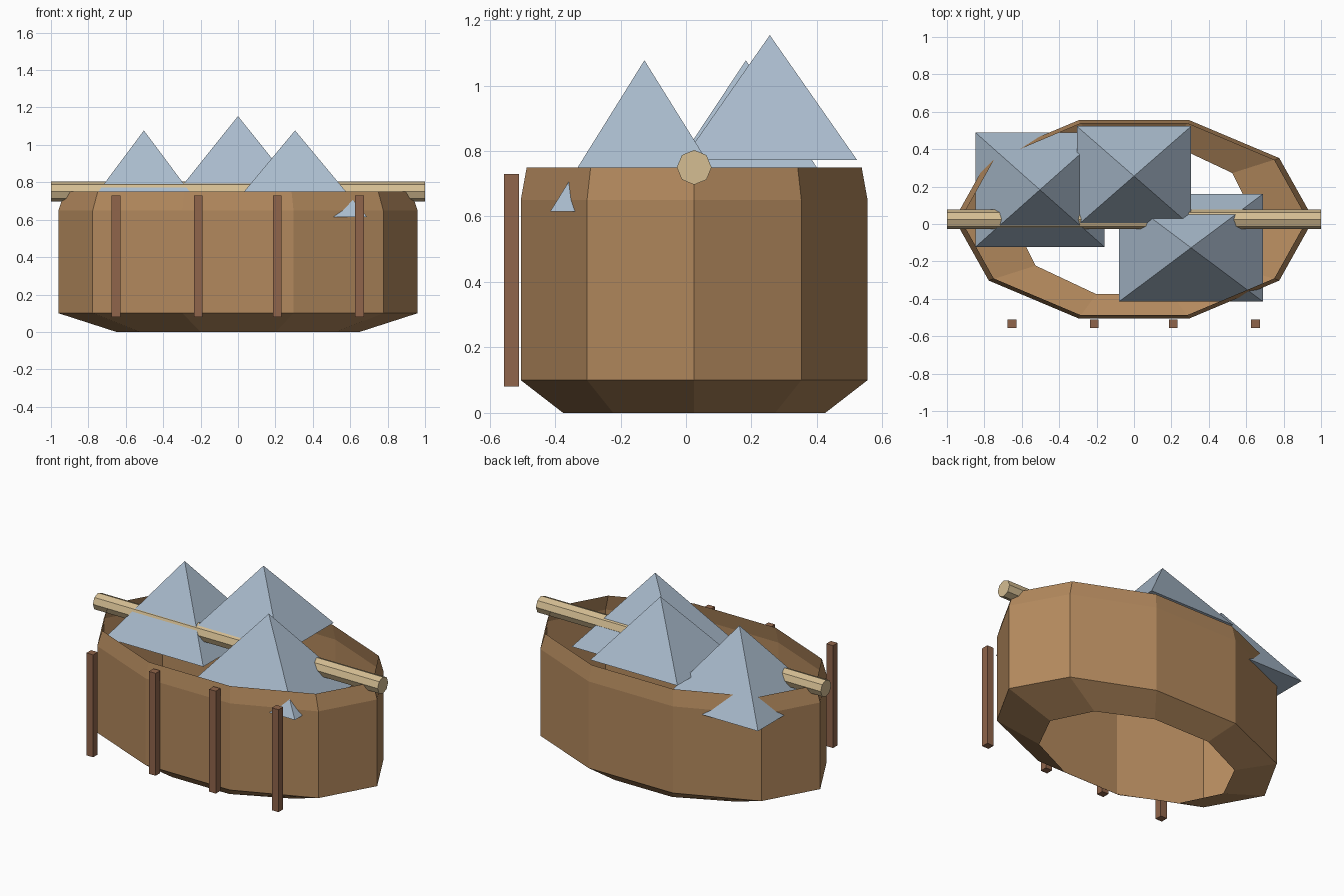
import bpy
from math import sin, cos, tau

if "Cube" in bpy.data.objects:
    bpy.data.objects.remove(bpy.data.objects["Cube"])


def material(name, rgb):
    m = bpy.data.materials.new(name)
    m.diffuse_color = (*rgb, 1)
    m.use_nodes = True
    m.node_tree.nodes["Principled BSDF"].inputs["Base Color"].default_value = m.diffuse_color
    return m


wood = material("basket_brown", (0.45, 0.25, 0.11))
dark_wood = material("post_brown", (0.28, 0.13, 0.07))
pole_wood = material("pole_tan", (0.66, 0.51, 0.29))
stone = material("blue_grey", (0.40, 0.50, 0.61))


def mesh_object(name, verts, faces, mat):
    me = bpy.data.meshes.new(name)
    me.from_pydata(verts, [], faces)
    me.materials.append(mat)
    ob = bpy.data.objects.new(name, me)
    bpy.context.collection.objects.link(ob)
    return ob


# Ten-sided oval basket, a single wall open at top and bottom
N, CY = 10, 0.025
rings = [(0.65, 0.421, 0.0), (0.96, 0.557, 0.1), (0.96, 0.557, 0.65), (0.927, 0.538, 0.75)]
verts = [(rx * cos(tau * i / N), CY + ry * sin(tau * i / N), z)
         for rx, ry, z in rings for i in range(N)]
faces = [(r * N + i, r * N + (i + 1) % N, (r + 1) * N + (i + 1) % N, (r + 1) * N + i)
         for r in range(len(rings) - 1) for i in range(N)]
mesh_object("basket_wall", verts, faces, wood)

# Pole lying across the top
bpy.ops.mesh.primitive_cylinder_add(vertices=8, radius=0.053, depth=2,
                                    location=(0, CY, 0.75), rotation=(0, tau / 4, 0))
pole = bpy.context.object
pole.name = "carrying_pole"
pole.data.materials.append(pole_wood)

# Pyramids heaped in the basket: centre x, y, half widths, base z, apex z
heap = [(-0.503, 0.183, 0.345, 0.306, 0.615, 1.077),
        (0.305, -0.127, 0.385, 0.288, 0.615, 1.077),
        (0.0, 0.256, 0.306, 0.267, 0.772, 1.154)]
for k, (x, y, hx, hy, z0, z1) in enumerate(heap):
    base = [(x + sx * hx, y + sy * hy, z0) for sx, sy in ((-1, -1), (1, -1), (1, 1), (-1, 1))]
    sides = [(i, (i + 1) % 4, 4) for i in range(4)]
    mesh_object(f"pyramid_{k + 1}", base + [(x, y, z1)], sides + [(3, 2, 1, 0)], stone)

# Upright posts along the front
for k, x in enumerate((-0.652, -0.213, 0.21, 0.65)):
    bpy.ops.mesh.primitive_cube_add(size=1, location=(x, -0.533, 0.405))
    post = bpy.context.object
    post.name = f"front_post_{k + 1}"
    post.scale = (0.047, 0.046, 0.65)
    post.data.materials.append(dark_wood)
